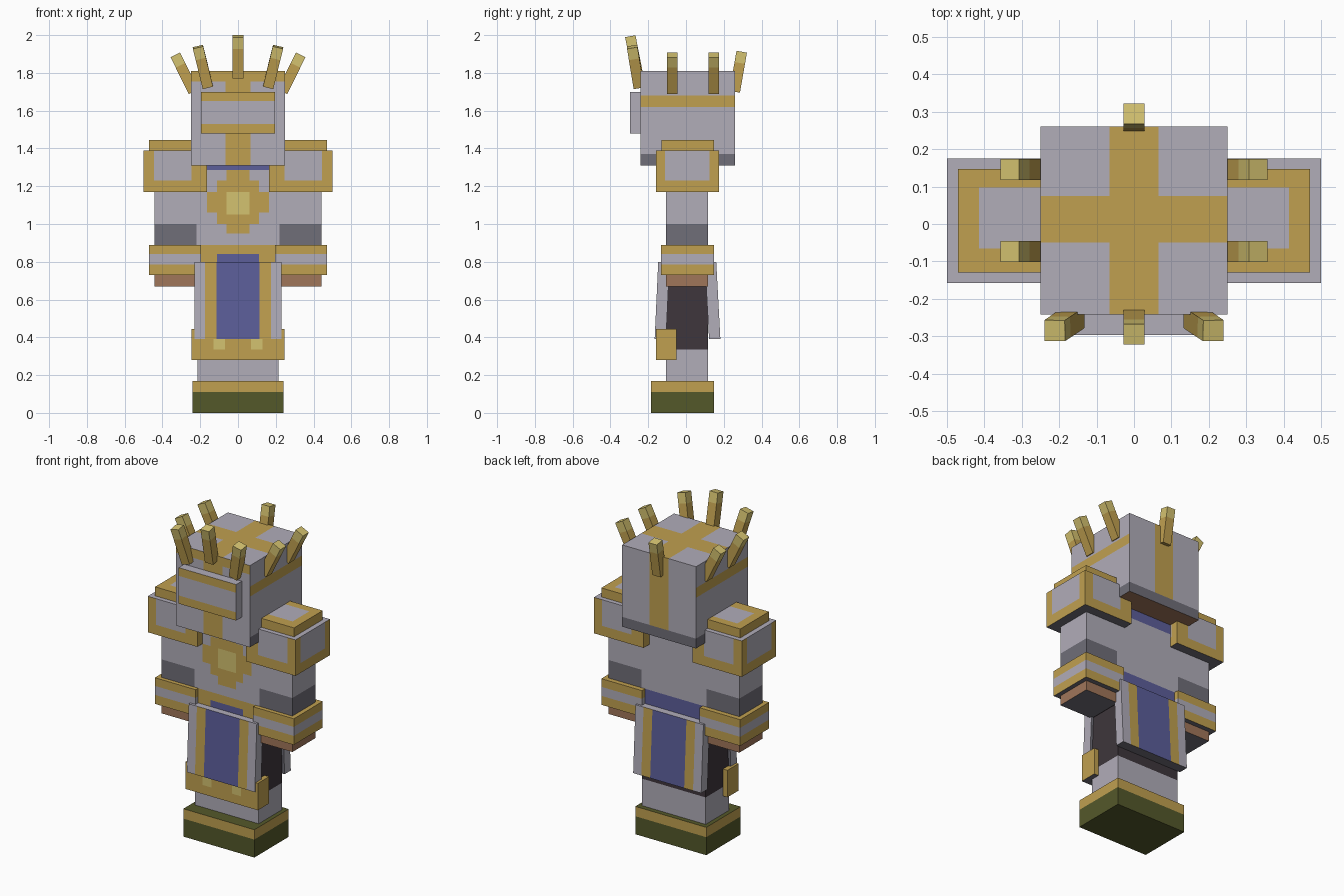
import bpy, bmesh
from mathutils import Vector

cube = bpy.data.objects.get("Cube")
if cube:
    bpy.data.objects.remove(cube, do_unlink=True)


def srgb(c):
    c /= 255
    return c / 12.92 if c <= 0.04045 else ((c + 0.055) / 1.055) ** 2.4


def material(name, r, g, b):
    m = bpy.data.materials.new(name)
    col = (srgb(r), srgb(g), srgb(b), 1)
    m.diffuse_color = col
    m.use_nodes = True
    bsdf = next(n for n in m.node_tree.nodes if n.type == 'BSDF_PRINCIPLED')
    bsdf.inputs["Base Color"].default_value = col
    return m


MATS = {
    "silver": material("silver", 177, 173, 185),
    "gold": material("gold", 192, 160, 80),
    "pale": material("pale gold", 212, 194, 112),
    "blue": material("blue cloth", 92, 94, 154),
    "dark": material("dark grey", 112, 110, 120),
    "black": material("charcoal", 62, 54, 60),
    "skin": material("brown skin", 160, 118, 90),
    "olive": material("olive", 84, 88, 42),
}


def box(name, lo, hi, rule, cuts=((), (), ()), shape=None):
    """Box between two corners, sliced along each axis, coloured by rule(centre, normal)."""
    lo, hi = Vector(lo), Vector(hi)
    bm = bmesh.new()
    bmesh.ops.create_cube(bm, size=1)
    for v in bm.verts:
        v.co = (lo + hi) / 2 + v.co * (hi - lo)
    for axis, values in enumerate(cuts):
        normal = Vector((0, 0, 0))
        normal[axis] = 1
        for value in values:
            point = Vector((0, 0, 0))
            point[axis] = value
            bmesh.ops.bisect_plane(bm, geom=bm.verts[:] + bm.edges[:] + bm.faces[:],
                                   plane_co=point, plane_no=normal)
    bm.normal_update()
    me = bpy.data.meshes.new(name)
    used = []
    for f in bm.faces:
        key = rule(f.calc_center_median(), f.normal)
        if key not in used:
            used.append(key)
            me.materials.append(MATS[key])
        f.material_index = used.index(key)
    if shape:
        for v in bm.verts:
            v.co = shape(v.co)
    bm.to_mesh(me)
    bm.free()
    ob = bpy.data.objects.new(name, me)
    bpy.context.collection.objects.link(ob)
    return ob


def mirrored(values):
    return [s * v for v in values for s in (-1, 1)]


# Boots
box("boots", (-.24, -.185, 0), (.24, .147, .17),
    lambda c, n: "gold" if c.z > .11 and abs(n.z) < .5 else "olive", ((), (), (.11,)))

# Legs
box("legs", (-.215, -.107, .16), (.215, .117, .67),
    lambda c, n: "black" if c.z > .335 else "silver", ((), (), (.335,)))


# Knee guard with pale studs
def knee_rule(c, n):
    if n.z < -.5:
        return "dark"
    return "pale" if n.y < -.5 and .07 < abs(c.x) < .13 and .335 < c.z < .395 else "gold"


box("knee_guard", (-.245, -.158, .28), (.245, -.05, .445), knee_rule,
    (mirrored((.07, .13)), (), (.335, .395)))


# Tabards, slanting outward toward the hem
def tabard(name, side, top, hem):
    def rule(c, n):
        if n.z < -.5 or n.y * side < -.5:
            return "dark"
        if n.y * side > .5:
            return "blue" if abs(c.x) < .115 else "gold" if abs(c.x) < .175 else "silver"
        return "silver"

    def slant(co):
        t = (.8 - co.z) / .41
        return Vector((co.x, co.y + side * (top + (hem - top) * t), co.z))

    box(name, (-.23, -.06 if side > 0 else 0, .39), (.23, 0 if side > 0 else .06, .8),
        rule, (mirrored((.115, .175)), (), ()), slant)


tabard("front_tabard", -1, .147, .166)
tabard("back_tabard", 1, .16, .182)


# Torso with neckline, belt and stepped chest medallion
def torso_rule(c, n):
    x, z = abs(c.x), c.z
    if n.z < -.5:
        return "black"
    if n.y > .5:
        return "blue" if z < .89 or z > 1.25 else "silver"
    if n.y < -.5:
        if z < .84:
            return "blue" if x < .11 else "gold"
        if z < .89:
            return "gold"
        if z > 1.285:
            return "blue" if x < .165 else "silver"
        if x < .06 and 1.05 < z < 1.17:
            return "pale"
        if (x < .06 and z > .95) or (x < .11 and 1.0 < z < 1.23) or (x < .165 and 1.06 < z < 1.17):
            return "gold"
    return "silver"


box("torso", (-.22, -.107, .67), (.22, .117, 1.32), torso_rule,
    (mirrored((.06, .11, .165)), (),
     (.84, .89, .95, 1.0, 1.05, 1.06, 1.17, 1.23, 1.25, 1.285)))


# Arms, cuffs and pauldrons
def arm_rule(c, n):
    if n.z < -.5:
        return "dark"
    return "skin" if c.z < .75 else "dark" if c.z < 1.0 else "silver"


def cuff_rule(c, n):
    if abs(n.z) > .5:
        return "dark" if n.z < 0 else "gold"
    return "silver" if .785 < c.z < .84 else "gold"


def pauldron_rule(c, n):
    if n.z < -.5:
        return "dark"
    if n.z > .5:
        return "silver"
    if abs(n.x) > .5:
        panel = -.11 < c.y < .125
    else:
        panel = .245 < abs(c.x) < .445
    return "silver" if panel and c.z > 1.23 else "gold"


def cap_rule(c, n):
    panel = n.z > .5 and abs(c.x) < .415 and -.065 < c.y < .097
    return "silver" if panel else "gold"


for side, label in ((1, "left"), (-1, "right")):
    def part(name, x0, x1, y0, y1, z0, z1, rule, cuts):
        xs = sorted((side * x0, side * x1))
        cuts = ([side * v for v in cuts[0]], cuts[1], cuts[2])
        box(label + "_" + name, (xs[0], y0, z0), (xs[1], y1, z1), rule, cuts)

    part("arm", .22, .443, -.107, .117, .67, 1.25, arm_rule, ((), (), (.75, 1.0)))
    part("cuff", .195, .47, -.132, .147, .73, .89, cuff_rule, ((), (), (.785, .84)))
    part("pauldron", .165, .5, -.158, .175, 1.17, 1.39, pauldron_rule,
         ((.245, .445), (-.11, .125), (1.23,)))
    part("pauldron_cap", .195, .47, -.13, .147, 1.39, 1.445, cap_rule,
         ((.415,), (-.065, .097), ()))


# Helmet with gold cross, brow, side bands and dark rim
def helmet_rule(c, n):
    mid = abs(c.x) < .065
    if n.z < -.5:
        return "skin"
    if n.z > .5:
        return "gold" if mid or -.05 < c.y < .075 else "silver"
    if n.y < -.5:
        return "gold" if mid or c.z > 1.755 else "silver"
    if c.z < 1.37:
        return "dark"
    if n.y > .5:
        return "gold" if mid else "silver"
    return "gold" if 1.62 < c.z < 1.68 else "silver"


box("helmet", (-.25, -.242, 1.31), (.25, .26, 1.81), helmet_rule,
    (mirrored((.065,)), (-.05, .075), (1.37, 1.62, 1.68, 1.755)))


# Visor
def visor_rule(c, n):
    if n.z < -.5:
        return "dark"
    return "gold" if n.y < -.5 and abs(c.z - 1.59) > .06 else "silver"


box("visor", (-.195, -.297, 1.48), (.195, -.242, 1.7), visor_rule,
    ((), (), (1.53, 1.65)))


# Crown spikes
def spike(name, base, tip):
    base, tip = Vector(base), Vector(tip)
    length = (tip - base).length
    ob = box(name, (-.028, -.028, 0), (.028, .028, length),
             lambda c, n: "pale" if c.z > length * .72 else "gold",
             ((), (), (length * .72,)))
    ob.rotation_mode = 'QUATERNION'
    ob.rotation_quaternion = Vector((0, 0, 1)).rotation_difference(tip - base)
    ob.location = base


spike("front_spike", (0, -.252, 1.775), (0, -.295, 1.994))
spike("back_spike", (0, .258, 1.7), (0, .295, 1.912))
for side, label in ((1, "left"), (-1, "right")):
    spike(label + "_brow_spike", (side * .16, -.25, 1.725), (side * .212, -.285, 1.938))
    for y, place in ((-.073, "front"), (.146, "rear")):
        spike(f"{label}_{place}_side_spike", (side * .235, y, 1.7), (side * .332, y, 1.895))
